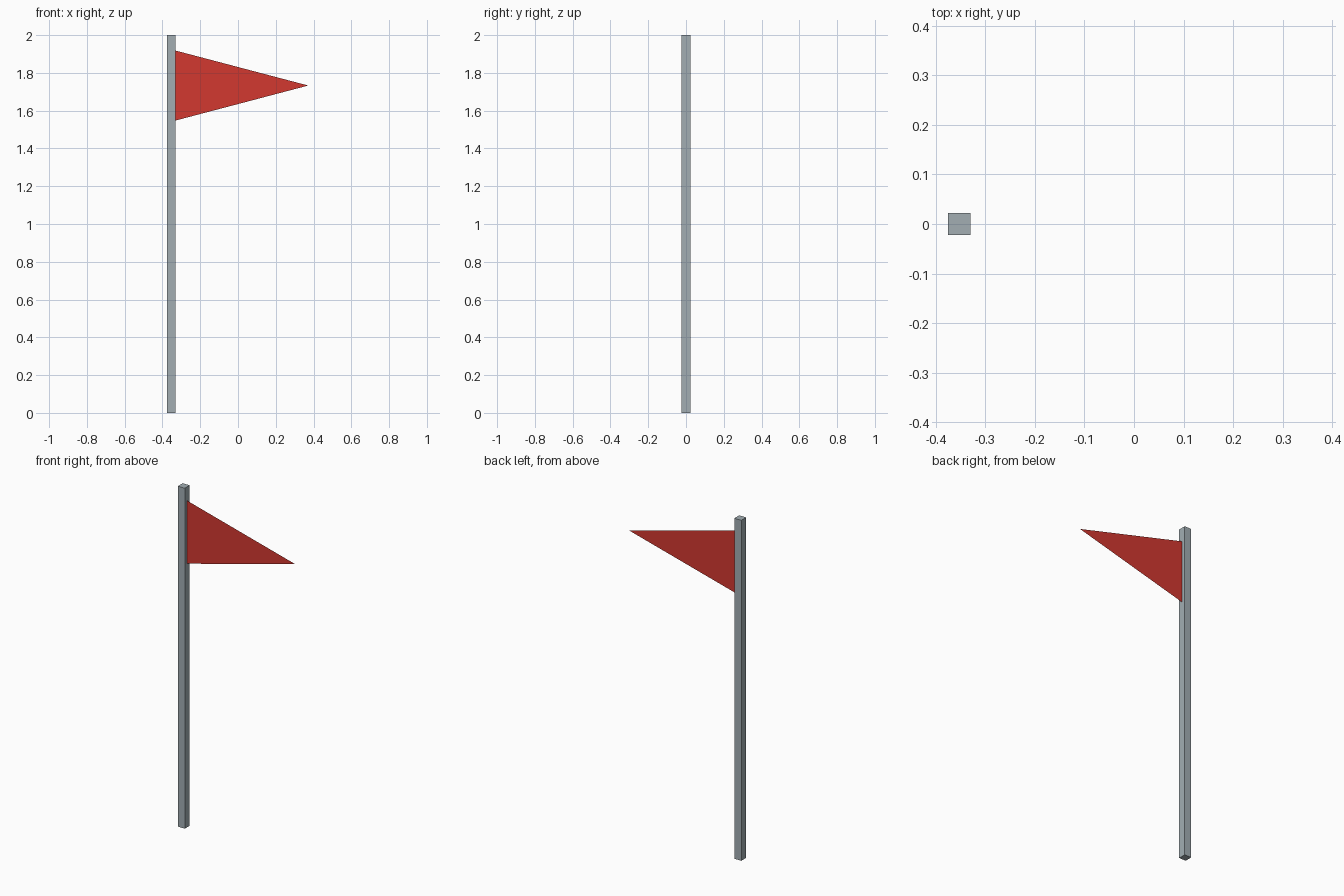
import bpy, bmesh
from mathutils import Matrix, Vector

if "Cube" in bpy.data.objects:
    bpy.data.objects.remove(bpy.data.objects["Cube"])

HALF = 0.375      # half of the overall width
POLE_W = 0.045    # square pole side
POLE_H = 2.0


def make_object(name, bm, color):
    mesh = bpy.data.meshes.new(name)
    bm.to_mesh(mesh)
    bm.free()
    mat = bpy.data.materials.new(name + "_paint")
    mat.diffuse_color = color
    mat.use_nodes = True
    mat.node_tree.nodes["Principled BSDF"].inputs["Base Color"].default_value = mat.diffuse_color
    mesh.materials.append(mat)
    obj = bpy.data.objects.new(name, mesh)
    bpy.context.collection.objects.link(obj)
    return obj


# Square pole standing on the ground
bm = bmesh.new()
place = Matrix.Translation((-HALF + POLE_W / 2, 0, POLE_H / 2))
bmesh.ops.create_cube(bm, size=1, matrix=place @ Matrix.Diagonal((POLE_W, POLE_W, POLE_H, 1)))
make_object("pole", bm, (0.36, 0.42, 0.45, 1))

# Flat triangular pennant fixed to the pole's right face
bm = bmesh.new()
inner = -HALF + POLE_W
corners = [(inner, 1.548), (HALF - 0.003, 1.733), (inner, 1.918)]
bm.faces.new([bm.verts.new((x, 0, z)) for x, z in corners])
make_object("pennant", bm, (0.65, 0.04, 0.03, 1))
